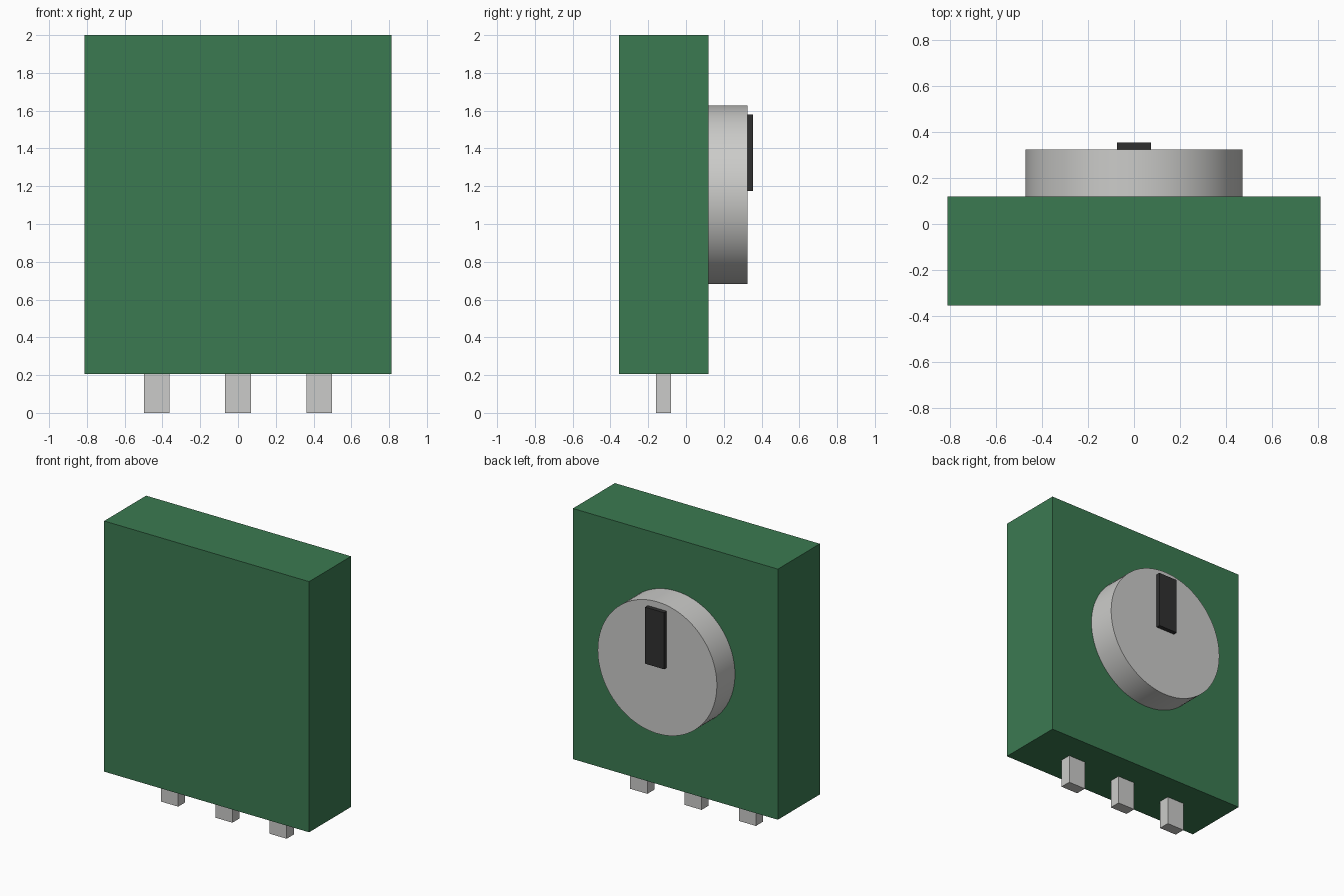
import bpy
import math

default = bpy.data.objects.get("Cube")
if default:
    bpy.data.objects.remove(default, do_unlink=True)


def material(name, color):
    mat = bpy.data.materials.new(name)
    mat.use_nodes = True
    mat.diffuse_color = (*color, 1)
    bsdf = next(n for n in mat.node_tree.nodes if n.type == "BSDF_PRINCIPLED")
    bsdf.inputs["Base Color"].default_value = (*color, 1)
    return mat


def box(name, low, high, mat):
    """Axis-aligned box between two opposite corners."""
    center = [(a + b) / 2 for a, b in zip(low, high)]
    bpy.ops.mesh.primitive_cube_add(size=1, location=center)
    obj = bpy.context.object
    obj.name = name
    obj.scale = [b - a for a, b in zip(low, high)]
    bpy.ops.object.transform_apply(location=False, rotation=False, scale=True)
    obj.data.materials.append(mat)
    return obj


green = material("board_green", (0.044, 0.195, 0.083))
silver = material("metal_silver", (0.6, 0.6, 0.585))
black = material("marker_black", (0.03, 0.03, 0.03))

BACK = 0.12        # rear face of the housing
DIAL_BACK = 0.325  # rear face of the dial
BOTTOM = 0.205     # underside of the housing

# Housing
box("housing", (-0.812, -0.355, BOTTOM), (0.812, BACK, 2), green)

# Round dial on the rear face
bpy.ops.mesh.primitive_cylinder_add(
    vertices=96, radius=0.472, depth=DIAL_BACK - BACK,
    location=(0, (BACK + DIAL_BACK) / 2, 1.155), rotation=(math.pi / 2, 0, 0))
dial = bpy.context.object
dial.name = "dial"
dial.data.materials.append(silver)
bpy.ops.object.shade_smooth_by_angle(angle=math.radians(30))

# Pointer mark on the dial
box("pointer", (-0.075, DIAL_BACK, 1.175), (0.075, 0.355, 1.58), black)

# Three connector pins under the housing
for side, x in (("right", -0.43), ("middle", 0), ("left", 0.43)):
    box(f"pin_{side}", (x - 0.068, -0.16, 0), (x + 0.068, -0.08, BOTTOM), silver)
